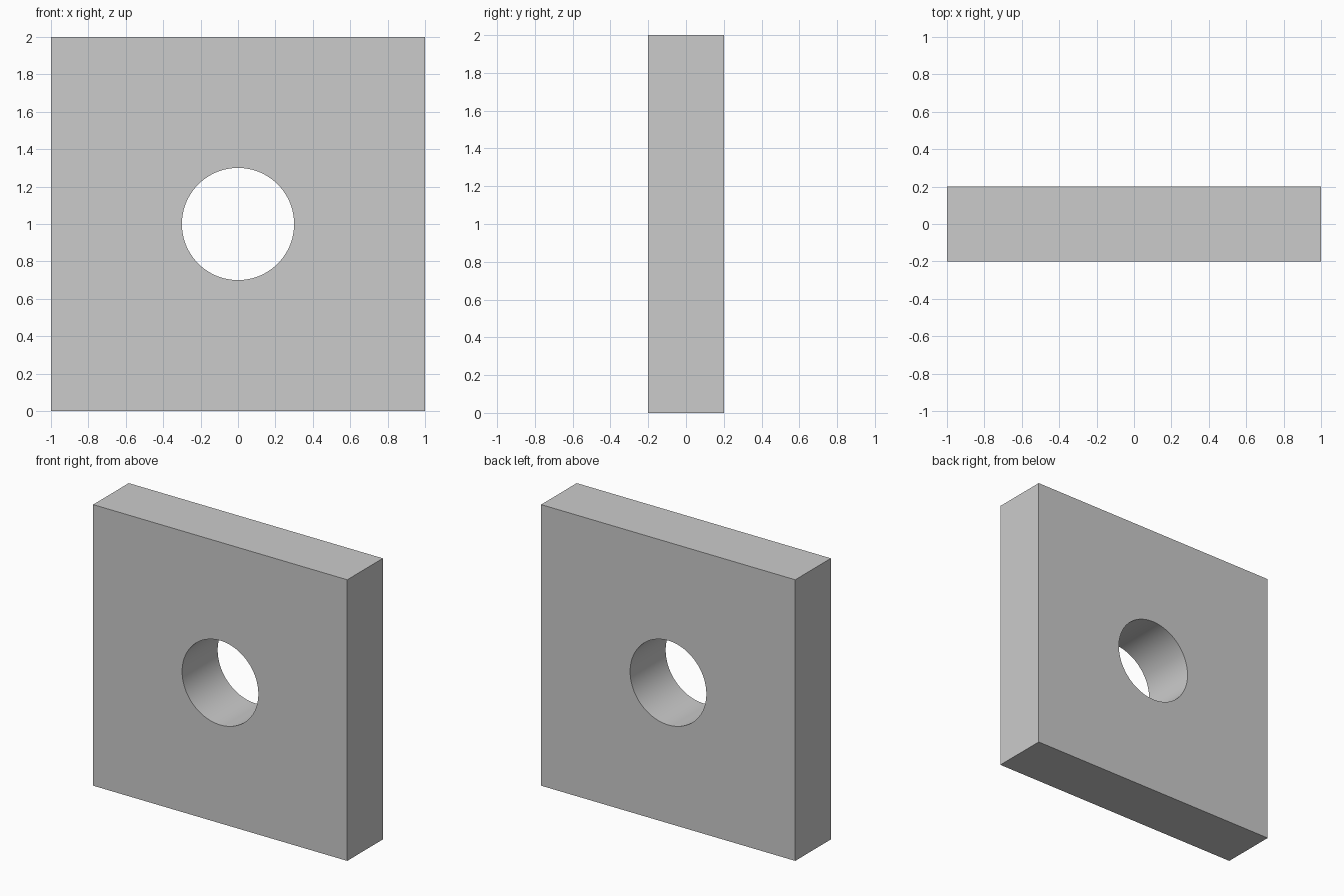
import bpy, bmesh, math

if "Cube" in bpy.data.objects:
    bpy.data.objects.remove(bpy.data.objects["Cube"])

WIDTH, DEPTH, HEIGHT = 2.0, 0.4, 2.0
HOLE_RADIUS, SIDES = 0.3, 128
CENTRE_Z = HEIGHT / 2


def hole_point(i, y):
    a = 2 * math.pi * i / SIDES
    return (HOLE_RADIUS * math.cos(a), y, CENTRE_Z + HOLE_RADIUS * math.sin(a))


def square_point(i, y):
    # Project the same angle onto the square outline
    a = 2 * math.pi * i / SIDES
    c, s = math.cos(a), math.sin(a)
    k = (WIDTH / 2) / max(abs(c), abs(s))
    return (k * c, y, CENTRE_Z + k * s)


# Square plate with a round through hole: four rings joined in a closed loop
bm = bmesh.new()
rings = [[bm.verts.new(point(i, y)) for i in range(SIDES)]
         for point, y in ((hole_point, -DEPTH / 2), (square_point, -DEPTH / 2),
                          (square_point, DEPTH / 2), (hole_point, DEPTH / 2))]
for r in range(4):
    a, b = rings[r], rings[(r + 1) % 4]
    for i in range(SIDES):
        j = (i + 1) % SIDES
        bm.faces.new((a[i], b[i], b[j], a[j]))
bmesh.ops.recalc_face_normals(bm, faces=bm.faces)

mesh = bpy.data.meshes.new("square_plate")
bm.to_mesh(mesh)
bm.free()
plate = bpy.data.objects.new("square_plate", mesh)
bpy.context.collection.objects.link(plate)

# Smooth hole wall, sharp rims and plate edges
bpy.context.view_layer.objects.active = plate
plate.select_set(True)
bpy.ops.object.shade_smooth_by_angle(angle=math.radians(30))
